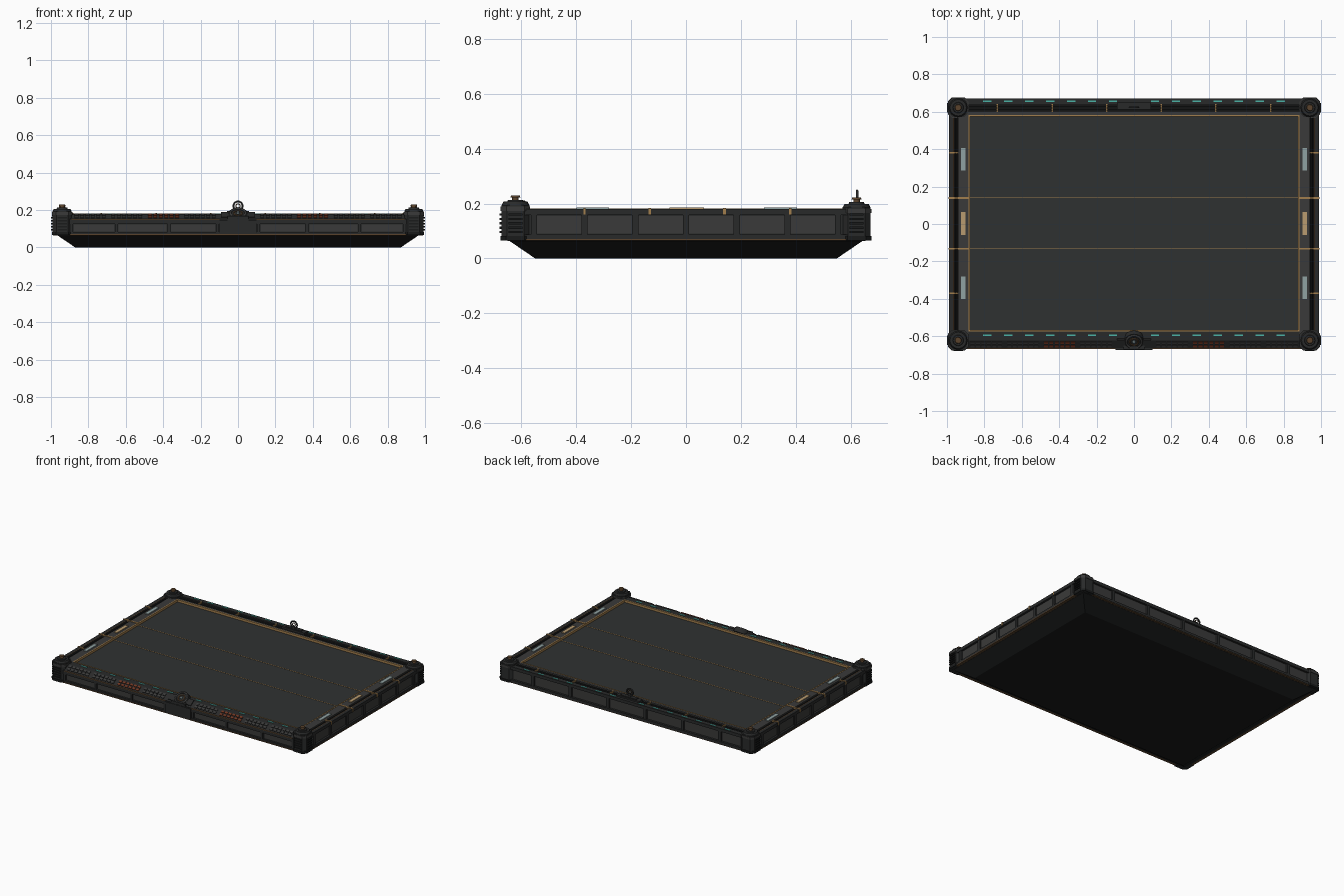
import bpy, bmesh, math
from mathutils import Matrix, Vector

if "Cube" in bpy.data.objects:
    bpy.data.objects.remove(bpy.data.objects["Cube"])


def mat(name, r, g, b):
    m = bpy.data.materials.new(name)
    m.diffuse_color = (r, g, b, 1)
    m.use_nodes = True
    m.node_tree.nodes["Principled BSDF"].inputs["Base Color"].default_value = m.diffuse_color
    return m


BLACK = mat("black", .010, .011, .011)
DARK = mat("dark_metal", .022, .023, .023)
GREY = mat("grey_metal", .042, .042, .041)
FIELD = mat("field_green_grey", .028, .031, .031)
BRASS = mat("brass", .36, .21, .075)
BRONZE = mat("bronze", .10, .055, .025)
CYAN = mat("cyan_light", .07, .45, .38)
PALE = mat("pale_glass", .28, .36, .36)
TAN = mat("tan_glass", .48, .33, .16)
RED = mat("red_key", .16, .035, .015)


def finish(name, bm, m, smooth=False):
    bmesh.ops.recalc_face_normals(bm, faces=bm.faces)
    me = bpy.data.meshes.new(name)
    bm.to_mesh(me)
    bm.free()
    me.materials.append(m)
    ob = bpy.data.objects.new(name, me)
    bpy.context.collection.objects.link(ob)
    if smooth:
        bpy.context.view_layer.objects.active = ob
        ob.select_set(True)
        bpy.ops.object.shade_smooth_by_angle(angle=math.radians(35))
        ob.select_set(False)
    return ob


def boxes(name, m, items):
    """items: (x0, x1, y0, y1, z0, z1[, tilt about x])"""
    bm = bmesh.new()
    for x0, x1, y0, y1, z0, z1, *t in items:
        c = Vector((x0 + x1, y0 + y1, z0 + z1)) / 2
        M = Matrix.Translation(c) @ Matrix.Rotation(t[0] if t else 0, 4, 'X')
        M = M @ Matrix.Diagonal((abs(x1 - x0), abs(y1 - y0), abs(z1 - z0), 1))
        bmesh.ops.create_cube(bm, size=1, matrix=M)
    return finish(name, bm, m)


def cyls(name, m, items, n=16):
    """items: (centre, bottom radius, top radius, depth, rotation matrix)"""
    bm = bmesh.new()
    for c, r1, r2, d, R in items:
        bmesh.ops.create_cone(bm, cap_ends=True, segments=n, radius1=r1, radius2=r2,
                              depth=d, matrix=Matrix.Translation(c) @ R)
    return finish(name, bm, m, n > 8)


def torus(name, m, loc, R, r, rx):
    bpy.ops.mesh.primitive_torus_add(location=loc, rotation=(rx, 0, 0), major_radius=R,
                                     minor_radius=r, major_segments=28, minor_segments=8)
    ob = bpy.context.object
    ob.name = name
    ob.data.materials.append(m)
    bpy.ops.object.shade_smooth_by_angle(angle=math.radians(50))
    ob.select_set(False)


def prism(name, m, pts, axis, a, b):
    bm = bmesh.new()
    v = [bm.verts.new((p[0], p[1], a) if axis == 'z' else (a, p[0], p[1])) for p in pts]
    f = bm.faces.new(v)
    g = bmesh.ops.extrude_face_region(bm, geom=[f])['geom']
    d = (0, 0, b - a) if axis == 'z' else (b - a, 0, 0)
    bmesh.ops.translate(bm, vec=d, verts=[e for e in g if isinstance(e, bmesh.types.BMVert)])
    return finish(name, bm, m)


I = Matrix.Identity(4)
RX, RY = Matrix.Rotation(math.pi / 2, 4, 'X'), Matrix.Rotation(math.pi / 2, 4, 'Y')
S = (-1, 1)
AB = [(a, b) for a in S for b in S]

# Tapered lower hull
bm = bmesh.new()
bmesh.ops.create_cube(bm, size=1, matrix=Matrix.Translation((0, 0, .034)) @ Matrix.Diagonal((1.94, 1.3, .068, 1)))
for v in bm.verts:
    if v.co.z < .03:
        v.co.x *= .87 / .97
        v.co.y *= .55 / .65
finish("lower_hull", bm, BLACK)

# Core and recessed playing surface
boxes("core", DARK, [(-.972, .972, -.65, .655, .064, .158)])
boxes("field", FIELD, [(-.885, .885, -.575, .585, .15, .166)])
boxes("field_dividers", BRASS, [(-.88, .88, y - .002, y + .002, .165, .1675) for y in (.14, -.132)])
boxes("field_border", BRASS,
      [(s * .876, s * .884, -.576, .584, .16, .1815) for s in S] +
      [(-.884, .884, y, y + .008, .16, .1815) for y in (-.576, .576)])

# Walls: rails, panels, ribs
boxes("side_rails", DARK,
      [(s * .96, s * .988, -.6, .6, z0, z1) for s in S for z0, z1 in ((.07, .087), (.158, .18))])
boxes("side_panels", GREY,
      [(s * .97, s * .977, y - .083, y + .083, .09, .155) for s in S
       for y in [(i - 2.5) * .185 for i in range(6)]])
boxes("side_ribs", DARK,
      [(s * .97, s * .986, y - .011, y + .011, .085, .16) for s in S
       for y in [(i - 3) * .185 for i in range(7)]])
boxes("back_rails", DARK, [(-.9, .9, .64, .67, .07, .087), (-.9, .9, .636, .67, .158, .18)])
boxes("back_panels", GREY, [(x - .132, x + .132, .65, .66, .09, .155) for x in
                            [(i - 2) * .292 for i in range(5)]] +
      [(s * .742, s * .89, .65, .66, .09, .155) for s in S])
boxes("back_ribs", DARK, [(x - .011, x + .011, .65, .668, .085, .16) for x in
                          [(i - 2.5) * .292 for i in range(6)]])
boxes("front_rails", DARK, [(-.9, .9, -.665, -.64, .07, .082), (-.9, .9, -.667, -.64, .126, .148)])
fx = (.11, .37, .65, .89)
boxes("front_panels", GREY, [(s * (a + .012), s * (b - .012), -.657, -.64, .085, .122)
                             for s in S for a, b in zip(fx, fx[1:])])
boxes("front_ribs", DARK, [(s * x - .008, s * x + .008, -.664, -.64, .08, .13) for s in S for x in fx])
boxes("front_centre_plate", DARK, [(-.1, .1, -.673, -.64, .072, .148), (-.055, .055, -.67, -.6, .14, .168)])
boxes("base_trim", BRONZE, [(s * .965, s * .99, -.59, .59, .065, .071) for s in S] +
      [(-.9, .9, s * .64, s * .668, .065, .071) for s in S])

# Inner rails around the field
boxes("inner_rails", GREY,
      [(s * .884, s * .942, -.59, .59, .15, .18) for s in S] + [(-.9, .9, .584, .602, .15, .18)])

# Front sloping console with keys
prism("front_console", DARK, [(-.576, .14), (-.576, .18), (-.622, .18), (-.664, .152), (-.664, .14)],
      'x', -.9, .9)
tilt = math.atan2(.028, .042)
keys, red = [], []
for s in S:
    for g in range(4):
        for k in range(6):
            x = s * (.13 + g * .196 + k * .029)
            for y, z in ((-.634, .1725), (-.652, .1605)):
                (red if g == 1 else keys).append((x - .010, x + .010, y - .007, y + .007, z - .004, z + .005, tilt))
boxes("console_keys", GREY, keys)
boxes("console_red_keys", RED, red)
boxes("console_lip", BRONZE, [(s * .1, s * .89, -.668, -.66, .147, .153) for s in S])

# Light strips
xs = [(i - 7) * .112 for i in range(15)]
boxes("cyan_lights", CYAN,
      [(x - .022, x + .022, -.6, -.592, .178, .1825) for x in xs] +
      [(x - .022, x + .022, .653, .661, .178, .1825) for x in xs if abs(x) > .1])
boxes("side_glass_pale", PALE, [(s * .902, s * .926, y - .06, y + .06, .178, .185)
                                for s in S for y in (.345, -.34)])
boxes("side_glass_tan", TAN, [(s * .902, s * .926, -.06, .065, .178, .185) for s in S])

# Pipes in the channels with brass clamps
cyls("pipes", BLACK, [(Vector((s * x, 0, .17)), .006, .006, 1.18, RX) for s in S for x in (.951,)] +
     [(Vector((0, y, .17)), .006, .006, 1.8, RY) for y in (.612, .628)], 8)
cyls("bronze_pipes", BRONZE, [(Vector((s * .966, 0, .176)), .005, .005, 1.18, RX) for s in S], 8)
boxes("clamps", BRASS,
      [(s * .942, s * .99, y - .004, y + .004, .16, .1835) for s in S for y in (.38, -.37)] +
      [(s * .88, s * .992, y - .005, y + .005, .16, .184) for s in S for y in (.14, -.132)] +
      [(x - .004, x + .004, .6, .642, .16, .1835) for x in [(i - 2.5) * .292 for i in range(6)]])

# Corner posts with caps, knobs, cooling fins
for sx, sy in AB:
    cx, cy, h, c = sx * .94, sy * .622, .051, .02
    top = .195 if sy < 0 else .187
    tag = ("left" if sx < 0 else "right") + ("_front" if sy < 0 else "_back")
    oct_ = [(h, h - c), (h - c, h), (c - h, h), (-h, h - c), (-h, c - h), (c - h, -h), (h - c, -h), (h, c - h)]

    def ring(k):
        return [(cx + x * k, cy + y * k) for x, y in oct_]
    prism("post_" + tag, DARK, ring(1), 'z', .066, top)
    prism("post_foot_" + tag, BLACK, ring(1.08), 'z', .066, .082)
    prism("post_collar_" + tag, GREY, ring(1.06), 'z', top - .022, top - .006)
    fins = [(cx + sx * .03, cx + sx * .06, cy - .026, cy + .026, z, z + .008)
            for z in [.092 + i * .016 for i in range(5)]]
    if sy < 0:
        fins += [(cx - .026, cx + .026, cy - .03, cy - .058, f[4], f[5]) for f in fins]
    boxes("post_fins_" + tag, BLACK, fins)
    cyls("post_cap_" + tag, DARK, [(Vector((cx, cy, top + .006)), .05, .044, .012, I),
                                  (Vector((cx, cy, top + .014)), .03, .027, .008, I)], 16)
    cyls("post_knob_" + tag, BRONZE, [(Vector((cx, cy, top + .023)), .012, .012, .014, I),
                                     (Vector((cx, cy, top + .031)), .018, .016, .007, I)], 12)

# Tilted front dial
a = math.radians(35)
R = Matrix.Rotation(a, 4, 'X')
n = R @ Vector((0, 0, 1))
p = Vector((0, -.622, .172))
cyls("front_dial", DARK, [(p, .054, .05, .028, R)], 24)
torus("front_dial_rim", GREY, p + n * .015, .041, .006, a)
torus("front_dial_inner_ring", BRONZE, p + n * .015, .022, .004, a)
cyls("front_dial_hub", PALE, [(p + n * .017, .009, .007, .01, R)], 12)
boxes("front_dial_wings", DARK, [(s * .045, s * .09, -.655, -.61, .158, .178, tilt) for s in S])

# Back mount with upright ring
boxes("back_mount", DARK, [(-.09, .09, .612, .65, .16, .19), (-.06, .06, .617, .645, .19, .196)])
torus("back_ring", DARK, (0, .624, .222), .024, .005, math.pi / 2)
torus("back_ring_inner", BRONZE, (0, .624, .222), .011, .003, math.pi / 2)
boxes("back_ring_stem", DARK, [(-.008, .008, .619, .629, .19, .214)])
